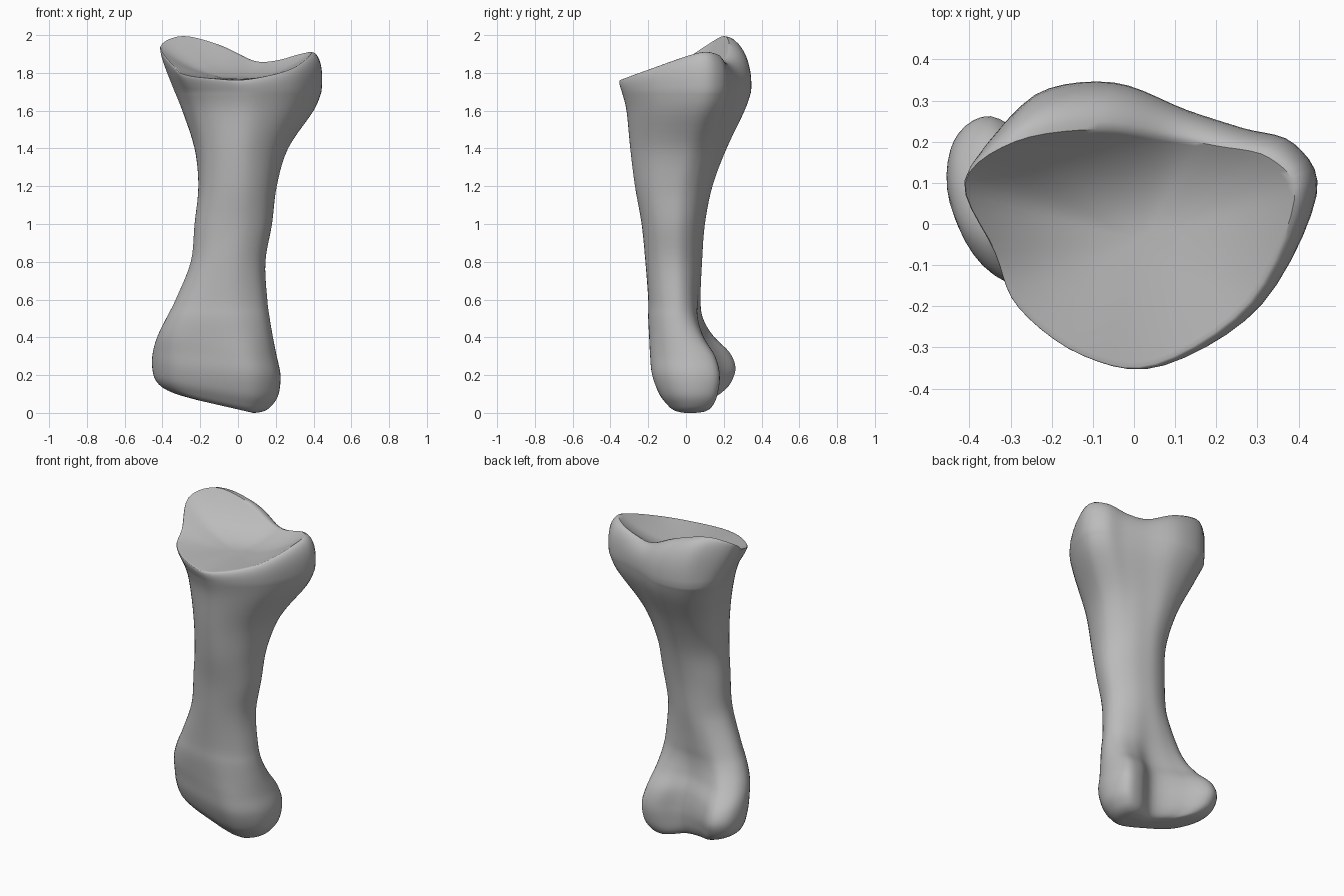
import bpy
import bmesh
import math

if "Cube" in bpy.data.objects:
    bpy.data.objects.remove(bpy.data.objects["Cube"])

SUB = 5          # spline samples per control point around a section
ROW_SUB = 5      # spline samples between section rows


def catmull(a, b, c, d, t):
    """Catmull-Rom interpolation of tuples."""
    return tuple(
        0.5 * (2 * q + (r - p) * t + (2 * p - 5 * q + 4 * r - s) * t * t
               + (3 * q - p - 3 * r + s) * t ** 3)
        for p, q, r, s in zip(a, b, c, d))


def closed_curve(points):
    n = len(points)
    return [catmull(points[i - 1], points[i], points[(i + 1) % n], points[(i + 2) % n], k / SUB)
            for i in range(n) for k in range(SUB)]


def open_curve(points):
    padded = [points[0]] + points + [points[-1]]
    out = [catmull(*padded[i:i + 4], k / ROW_SUB)
           for i in range(len(points) - 1) for k in range(ROW_SUB)]
    return out + [points[-1]]


def clamp(value, low, high):
    return min(max(value, low), high)


def blend(first, second, t):
    return [tuple(p + (q - p) * t for p, q in zip(a, b)) for a, b in zip(first, second)]


def fit(outline, x0, x1, y0, y1):
    """Stretch an outline so that it fills the given bounds."""
    xs, ys = zip(*outline)
    sx = (x1 - x0) / (max(xs) - min(xs))
    sy = (y1 - y0) / (max(ys) - min(ys))
    return [(x0 + (x - min(xs)) * sx, y0 + (y - min(ys)) * sy) for x, y in outline]


# Section outlines, from the left side round the back
foot = closed_curve([(.225, .03), (.19, .16), (.09, .17), (-.05, .11), (-.22, .18), (-.35, .26),
                     (-.44, .2), (-.45, .06), (-.36, -.085), (-.18, -.145), (.05, -.18), (.18, -.1)])
shaft = closed_curve([(.18, -.06), (.15, .015), (.08, .07), (0, .095), (-.08, .1), (-.16, .07),
                      (-.22, 0), (-.23, -.08), (-.19, -.17), (-.1, -.225), (.03, -.235), (.14, -.17)])
head = closed_curve([(.45, .07), (.39, .2), (.25, .24), (.1, .285), (-.1, .355), (-.31, .325),
                     (-.42, .18), (-.37, -.06), (-.3, -.22), (-.13, -.33), (.06, -.345), (.305, -.2)])

# Rim of the upper joint, point for point with the head outline
rim = closed_curve([(.39, .06, 1.905), (.33, .16, 1.9), (.2, .19, 1.865), (.08, .21, 1.865),
                    (-.09, .23, 1.945), (-.29, .2, 1.995), (-.41, .1, 1.94), (-.335, -.07, 1.83),
                    (-.28, -.2, 1.79), (-.13, -.315, 1.77), (.05, -.34, 1.765), (.28, -.19, 1.82)])

# Rows: height, x bounds, y bounds, shape (0 foot, 1 shaft, 2 head)
rows = open_curve([
    (0, -.22, .09, -.04, .08, 0),
    (.01, -.33, .14, -.075, .15, 0),
    (.04, -.4, .18, -.105, .2, 0),
    (.1, -.44, .215, -.145, .24, 0),
    (.2, -.455, .225, -.18, .262, 0),
    (.3, -.45, .205, -.19, .23, .1),
    (.4, -.425, .185, -.195, .145, .35),
    (.5, -.38, .168, -.2, .09, .65),
    (.6, -.33, .155, -.2, .077, .85),
    (.8, -.25, .145, -.215, .085, 1),
    (1, -.23, .18, -.235, .1, 1.02),
    (1.2, -.21, .205, -.27, .14, 1.1),
    (1.4, -.23, .265, -.295, .215, 1.38),
    (1.6, -.295, .4, -.315, .31, 1.8),
    (1.7, -.335, .442, -.34, .345, 2)])

rings = []

# Lower joint and shaft; the underside rises towards the right condyle
for z, x0, x1, y0, y1, shape in rows:
    shape = clamp(shape, 0, 2)
    outline = blend(foot, shaft, shape) if shape < 1 else blend(shaft, head, shape - 1)
    slant = 0.23 * max(0, 1 - z / 0.55) ** 2
    rings.append([(x, y, z + slant * max(0, 0.08 - x)) for x, y in fit(outline, x0, x1, y0, y1)])

# Upper joint: rounds over where the rim is inset, flares straight where it overhangs
neck = rings[-1]
STEPS = 10
for k in range(1, STEPS + 1):
    angle = math.pi / 2 * k / STEPS
    rise, inward = math.sin(angle), 1 - math.cos(angle)
    swell = 1 + 0.025 * math.sin(2 * angle)
    ring = []
    for (x, y, z), (u, v, w) in zip(neck, rim):
        overhang = clamp(0.5 + 12 * (math.hypot(u, v) - math.hypot(x, y)), 0, 1)
        t = inward + (rise - inward) * overhang
        ring.append(((x + (u - x) * t) * swell, (y + (v - y) * t) * swell, z + (w - z) * rise))
    rings.append(ring)

# Hollow joint surface inside the rim
CENTRE = (0.02, -0.04, 1.77)
for r in (.96, .9, .82, .72, .6, .46, .3, .14):
    rings.append([(CENTRE[0] + (x - CENTRE[0]) * r, CENTRE[1] + (y - CENTRE[1]) * r,
                   CENTRE[2] + (z - CENTRE[2]) * r ** 2.2) for x, y, z in rim])

# Skin the rings and close both ends
bm = bmesh.new()
loops = [[bm.verts.new(p) for p in ring] for ring in rings]
count = len(foot)
for low, high in zip(loops, loops[1:]):
    for i in range(count):
        j = (i + 1) % count
        bm.faces.new((low[i], low[j], high[j], high[i]))
for loop in (loops[0], loops[-1]):
    tip = bm.verts.new([sum(v.co[a] for v in loop) / count for a in range(3)])
    for i in range(count):
        bm.faces.new((loop[i], loop[(i + 1) % count], tip))
bmesh.ops.recalc_face_normals(bm, faces=bm.faces)

mesh = bpy.data.meshes.new("bone")
bm.to_mesh(mesh)
bm.free()
bone = bpy.data.objects.new("bone", mesh)
bpy.context.collection.objects.link(bone)

# Plain grey surface
grey = bpy.data.materials.new("bone_grey")
grey.use_nodes = True
colour = (0.5, 0.5, 0.5, 1)
grey.diffuse_color = colour
grey.node_tree.nodes["Principled BSDF"].inputs["Base Color"].default_value = colour
mesh.materials.append(grey)

bpy.context.view_layer.objects.active = bone
bone.select_set(True)
bpy.ops.object.shade_smooth_by_angle(angle=math.radians(50))
